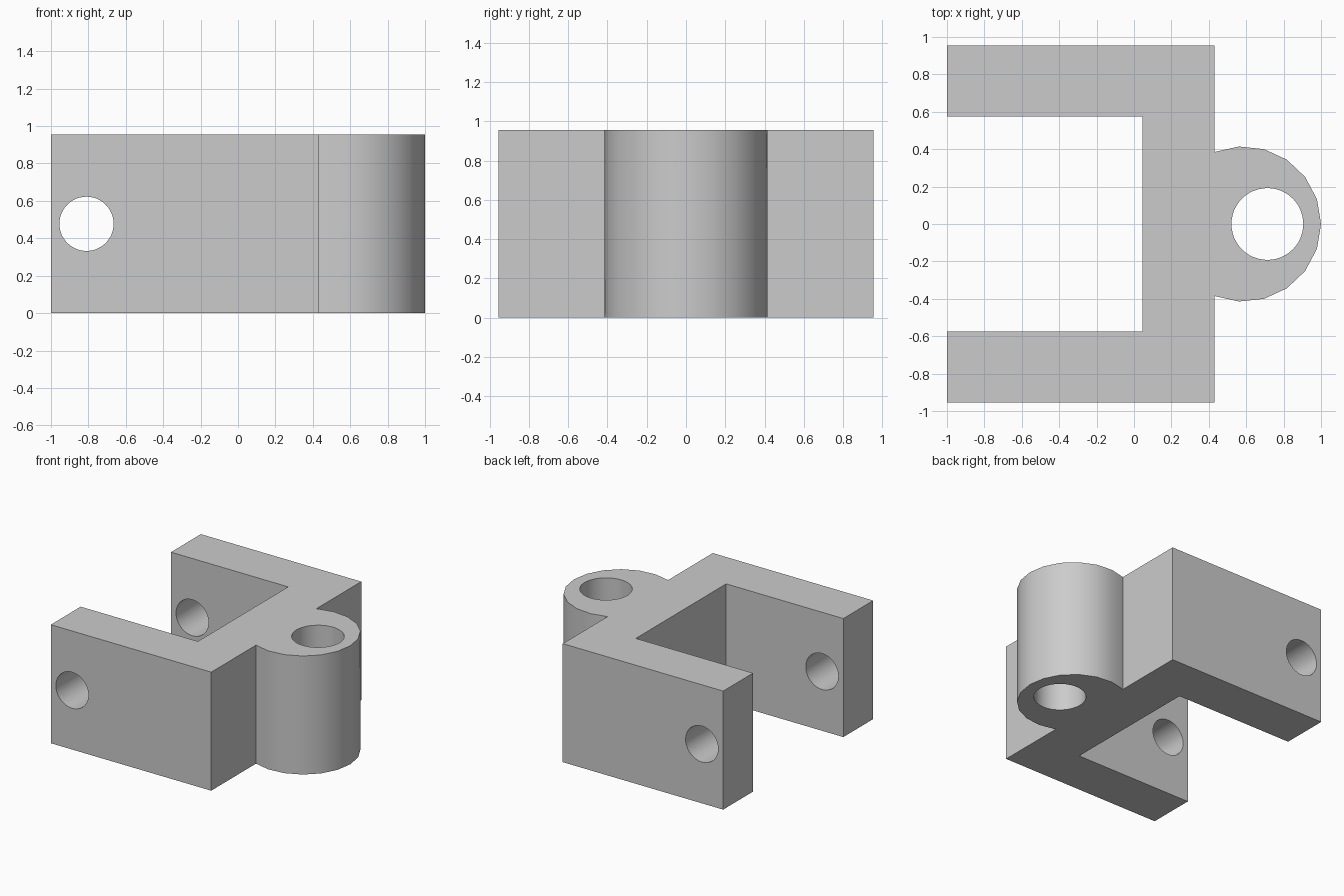
import bpy
import bmesh
from math import cos, sin, radians, pi

if "Cube" in bpy.data.objects:
    bpy.data.objects.remove(bpy.data.objects["Cube"], do_unlink=True)

HEIGHT = 0.955
HALF = 0.955                    # half width of the fork
WALL_X, INNER_X, INNER_Y = 0.43, 0.045, 0.575
BOSS_X, BOSS_R, BOSS_ANGLE, BOSS_STEPS = 0.585, 0.415, 112, 12

grey = bpy.data.materials.new("plain grey")
grey.use_nodes = True
colour = (0.6, 0.6, 0.6, 1)
grey.diffuse_color = colour
grey.node_tree.nodes["Principled BSDF"].inputs["Base Color"].default_value = colour

# Fork outline with the rounded hinge boss on its outer wall
outline = [(-1, -HALF), (WALL_X, -HALF)]
for i in range(BOSS_STEPS + 1):
    a = radians(BOSS_ANGLE * (2 * i / BOSS_STEPS - 1))
    outline.append((BOSS_X + BOSS_R * cos(a), BOSS_R * sin(a)))
outline += [(WALL_X, HALF), (-1, HALF), (-1, INNER_Y), (INNER_X, INNER_Y),
            (INNER_X, -INNER_Y), (-1, -INNER_Y)]

bm = bmesh.new()
base = bm.faces.new([bm.verts.new((x, y, 0)) for x, y in outline])
top = bmesh.ops.extrude_face_region(bm, geom=[base])["geom"]
bmesh.ops.translate(bm, vec=(0, 0, HEIGHT),
                    verts=[v for v in top if isinstance(v, bmesh.types.BMVert)])
bmesh.ops.recalc_face_normals(bm, faces=bm.faces)
mesh = bpy.data.meshes.new("hinge_bracket")
bm.to_mesh(mesh)
bm.free()
mesh.materials.append(grey)
bracket = bpy.data.objects.new("hinge_bracket", mesh)
bpy.context.collection.objects.link(bracket)


def drill(name, radius, location, rotation):
    """Cut a round through hole in the bracket."""
    bpy.ops.mesh.primitive_cylinder_add(vertices=48, radius=radius, depth=3,
                                        location=location, rotation=rotation)
    cutter = bpy.context.object
    cutter.name = name
    cutter.hide_render = True
    cutter.data.materials.append(grey)
    cut = bracket.modifiers.new(name, 'BOOLEAN')
    cut.operation = 'DIFFERENCE'
    cut.solver = 'EXACT'
    cut.object = cutter
    bpy.context.view_layer.objects.active = bracket
    bpy.ops.object.modifier_apply(modifier=name)
    bpy.data.objects.remove(cutter, do_unlink=True)


# Vertical hinge pin hole and the cross hole through both arms
drill("hinge_pin_hole", 0.192, (0.713, 0, HEIGHT / 2), (0, 0, 0))
drill("cross_hole", 0.145, (-0.81, 0, HEIGHT / 2), (pi / 2, 0, 0))

bpy.ops.object.select_all(action='DESELECT')
bracket.select_set(True)
bpy.context.view_layer.objects.active = bracket
bpy.ops.object.shade_smooth_by_angle(angle=radians(30))
